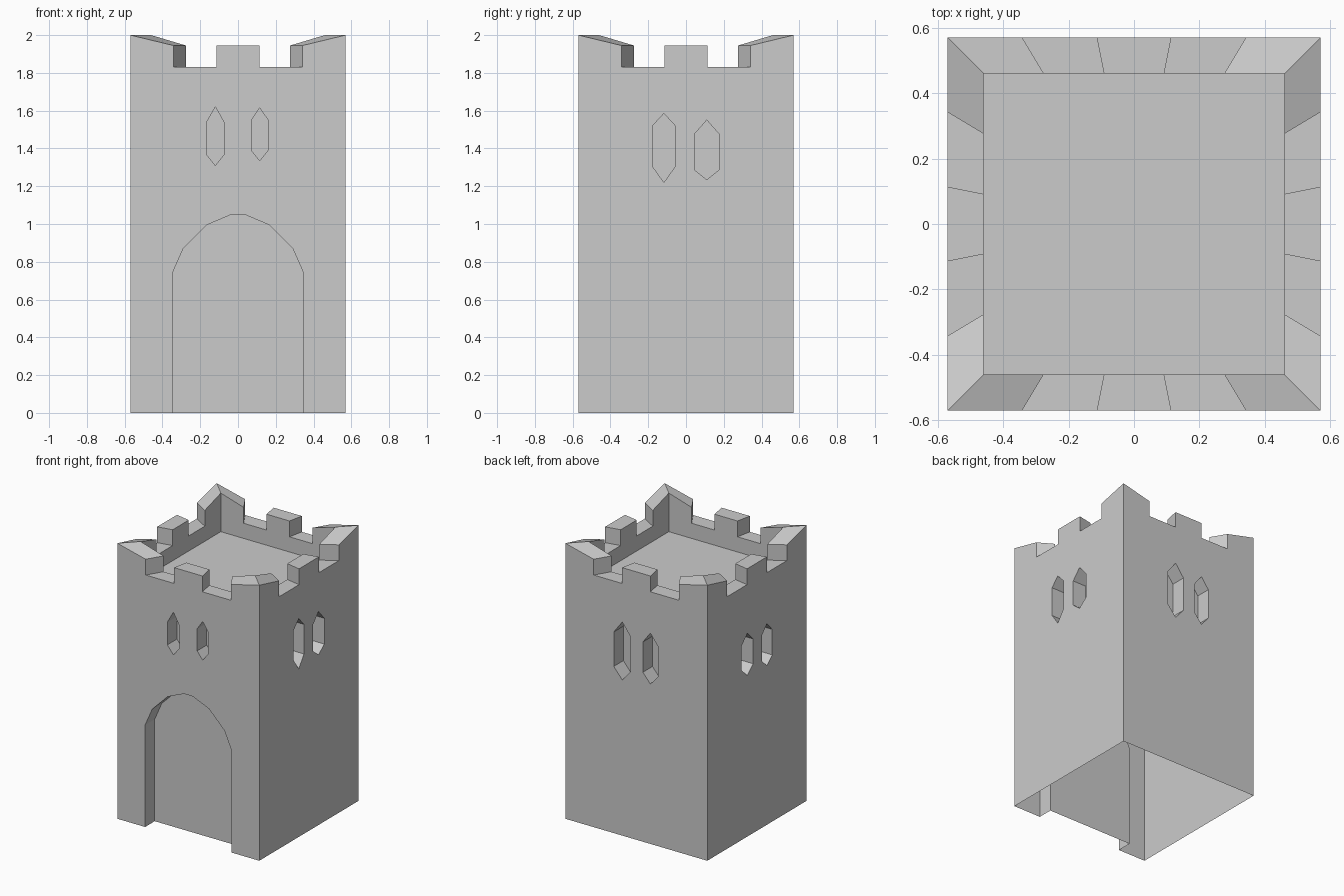
import bpy, bmesh
from mathutils import Matrix, Vector
from math import radians

if "Cube" in bpy.data.objects:
    bpy.data.objects.remove(bpy.data.objects["Cube"])

R, INNER, FLOOR, DEPTH = 0.57, 0.46, 1.72, 0.11

# Battlement profile along one side: (fraction of half width, height)
PROFILE = [(-1, 2), (-.6, 1.945), (-.6, 1.83), (-.2, 1.83), (-.2, 1.945),
           (.2, 1.945), (.2, 1.83), (.6, 1.83), (.6, 1.945), (1, 2)]


def side(angle):
    return Matrix.Rotation(radians(angle), 4, 'Z')


def add_object(name, bm):
    bmesh.ops.remove_doubles(bm, verts=bm.verts, dist=1e-5)
    bmesh.ops.recalc_face_normals(bm, faces=bm.faces)
    mesh = bpy.data.meshes.new(name)
    bm.to_mesh(mesh)
    bm.free()
    ob = bpy.data.objects.new(name, mesh)
    bpy.context.collection.objects.link(ob)
    return ob


def face(bm, pts):
    return bm.faces.new([bm.verts.new(p) for p in pts])


def square(bm, r, z):
    face(bm, [(-r, -r, z), (r, -r, z), (r, r, z), (-r, r, z)])


# Tower body with crenellated parapet and sunken roof
bm = bmesh.new()
for k in range(4):
    rot = side(90 * k)

    def ring(r, base):
        pts = [(-1, base)] + PROFILE + [(1, base)]
        return [rot @ Vector((f * r, -r, z)) for f, z in pts]

    outer, inner = ring(R, 0), ring(INNER, FLOOR)
    face(bm, outer)
    face(bm, inner)
    for i in range(1, len(PROFILE)):
        face(bm, [outer[i], outer[i + 1], inner[i + 1], inner[i]])
square(bm, INNER, FLOOR)
square(bm, R, 0)
tower = add_object("castle_tower", bm)

# Recess cutters: doorway and paired windows on every side
bm = bmesh.new()


def recess(outline, angle):
    rot = side(angle)
    f = face(bm, [rot @ Vector((u, -R - 0.1, z)) for u, z in outline])
    new = bmesh.ops.extrude_face_region(bm, geom=[f], use_keep_orig=True)
    verts = [g for g in new["geom"] if isinstance(g, bmesh.types.BMVert)]
    bmesh.ops.translate(bm, verts=verts,
                        vec=rot.to_3x3() @ Vector((0, DEPTH + 0.1, 0)))


def window(angle, u, w, bottom, sill, shoulder, top):
    recess([(u, bottom), (u + w, sill), (u + w, shoulder),
            (u, top), (u - w, shoulder), (u - w, sill)], angle)


arch = [(.347, -.1), (.347, .74), (.29, .87), (.165, .995), (.035, 1.05)]
recess(arch + [(-u, z) for u, z in reversed(arch)], 0)

window(0, -.12, .048, 1.31, 1.37, 1.535, 1.62)      # front
window(0, .115, .044, 1.335, 1.39, 1.55, 1.615)
window(90, -.117, .06, 1.22, 1.305, 1.52, 1.585)    # right
window(90, .11, .066, 1.235, 1.288, 1.475, 1.55)
window(180, -.113, .068, 1.13, 1.21, 1.46, 1.55)    # back
window(180, .113, .06, 1.16, 1.23, 1.45, 1.53)
window(270, -.11, .065, 1.17, 1.23, 1.41, 1.475)    # left
window(270, .115, .06, 1.155, 1.21, 1.395, 1.46)
cutter = add_object("recess_cutter", bm)
cutter.hide_render = True

# Cut the recesses, then open the underside
mod = tower.modifiers.new("recesses", 'BOOLEAN')
mod.operation, mod.solver, mod.object = 'DIFFERENCE', 'EXACT', cutter
dg = bpy.context.evaluated_depsgraph_get()
mesh = bpy.data.meshes.new_from_object(tower.evaluated_get(dg))
tower.modifiers.clear()
bpy.data.objects.remove(cutter)
bm = bmesh.new()
bm.from_mesh(mesh)
under = [f for f in bm.faces if all(v.co.z < 1e-4 for v in f.verts)]
bmesh.ops.delete(bm, geom=under, context='FACES')
bm.to_mesh(mesh)
bm.free()
tower.data = mesh
